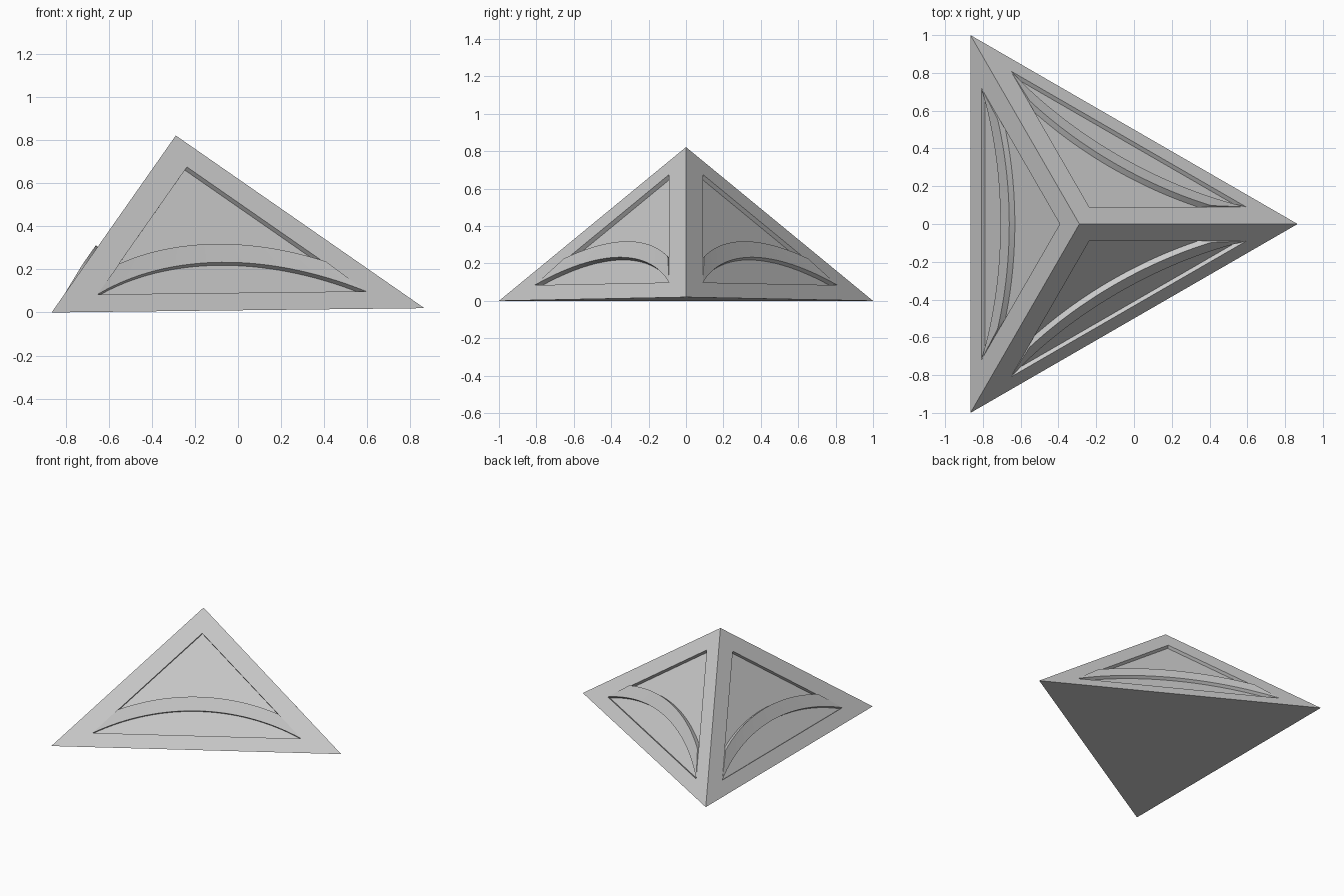
import bpy, bmesh, math
from mathutils import Vector

if "Cube" in bpy.data.objects:
    bpy.data.objects.remove(bpy.data.objects["Cube"])

grey = bpy.data.materials.new("light_grey")
grey.diffuse_color = (0.6, 0.6, 0.6, 1)
grey.use_nodes = True
grey.node_tree.nodes["Principled BSDF"].inputs["Base Color"].default_value = grey.diffuse_color

# Corner-shaped pyramid, its base tipped very slightly
base = [Vector((-0.866, -1, 0)), Vector((0.866, 0, 0.02)), Vector((-0.866, 1, 0))]
apex = Vector((-0.289, 0, 0.822))
DEPTH = 0.025          # recess depth
LIP = 0.011            # how far the arch's upper rim stands proud
PANEL = [(-0.72, 0.10), (0.72, 0.10), (0, 0.82)]


def face_map(a, b):
    """Return a function placing (along base, up slope, out) on one side."""
    mid, along = (a + b) / 2, (b - a) / 2
    up = apex - mid
    out = along.cross(up).normalized()
    return lambda t, s, h=0: mid + along * t + up * s + out * h


def arc(half, end, top, n=32):
    """Circular arc through two ends and a crown, in side coordinates."""
    sag = top - end
    r = (half * half + sag * sag) / (2 * sag)
    return [(t, top - r + math.sqrt(r * r - t * t))
            for t in (half * (2 * i / n - 1) for i in range(n + 1))]


def finish(bm, name, smooth=False):
    bmesh.ops.remove_doubles(bm, verts=bm.verts, dist=1e-5)
    bmesh.ops.recalc_face_normals(bm, faces=bm.faces)
    mesh = bpy.data.meshes.new(name)
    bm.to_mesh(mesh)
    bm.free()
    mesh.materials.append(grey)
    ob = bpy.data.objects.new(name, mesh)
    bpy.context.collection.objects.link(ob)
    if smooth:
        bpy.ops.object.select_all(action='DESELECT')
        ob.select_set(True)
        bpy.context.view_layer.objects.active = ob
        bpy.ops.object.shade_smooth_by_angle(angle=math.radians(30))


def add(bm, pts):
    bm.faces.new([bm.verts.new(p) for p in pts])


sides = [face_map(base[i], base[(i + 1) % 3]) for i in range(3)]

# Body: frame, recess walls and recess floor on every side, plus the underside
bm = bmesh.new()
add(bm, base)
for f in sides:
    outer = [f(-1, 0), f(1, 0), f(0, 1)]
    rim = [f(*p) for p in PANEL]
    floor = [f(*p, -DEPTH) for p in PANEL]
    for i in range(3):
        j = (i + 1) % 3
        add(bm, [outer[i], outer[j], rim[j], rim[i]])
        add(bm, [rim[i], rim[j], floor[j], floor[i]])
    add(bm, floor)
finish(bm, "pyramid_body")

# Arched band crossing each recess
low, high = arc(0.72, 0.10, 0.275), arc(0.555, 0.265, 0.372)
for f, name in zip(sides, ("front", "back", "left")):
    bm = bmesh.new()
    rings = [[bm.verts.new(p) for p in (f(*a), f(*b, LIP), f(*b, -DEPTH), f(*a, -DEPTH))]
             for a, b in zip(low, high)]
    for r, q in zip(rings, rings[1:]):
        for i in range(4):
            j = (i + 1) % 4
            bm.faces.new((r[i], r[j], q[j], q[i]))
    bm.faces.new(rings[0])
    bm.faces.new(rings[-1])
    finish(bm, name + "_arch", True)
